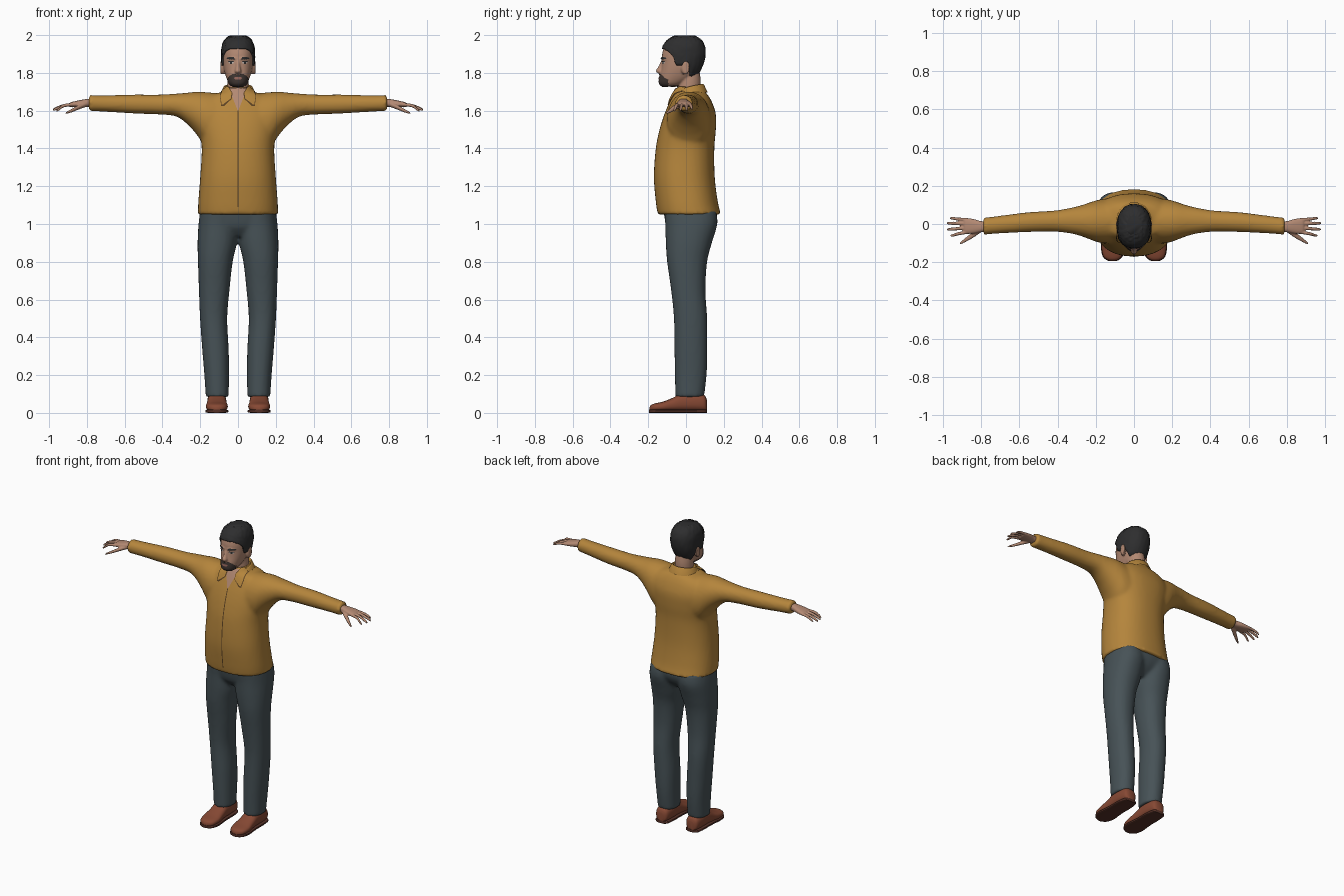
import bpy, bmesh, math, random
from mathutils import Vector
from mathutils.bvhtree import BVHTree

if "Cube" in bpy.data.objects:
    bpy.data.objects.remove(bpy.data.objects["Cube"])

random.seed(3)


def material(name, col):
    m = bpy.data.materials.new(name)
    m.diffuse_color = (*col, 1)
    m.use_nodes = True
    m.node_tree.nodes["Principled BSDF"].inputs["Base Color"].default_value = m.diffuse_color
    return m


SHIRT = material("ochre_cloth", (.46, .235, .045))
SEAM = material("dark_seam", (.10, .05, .015))
DENIM = material("slate_cloth", (.063, .085, .095))
SKIN = material("skin", (.45, .25, .17))
HAIR = material("black_hair", (.027, .027, .028))
BEARD = material("beard", (.05, .037, .032))
LIPS = material("lips", (.30, .13, .105))
EYE = material("eye_white", (.50, .45, .42))
SHOE = material("brown_leather", (.24, .066, .034))
SOLE = material("dark_sole", (.09, .03, .02))


def spline(rows, k=5):
    """Catmull-Rom resampling of rows of numbers."""
    out = []
    for i in range(len(rows) - 1):
        p0, p1 = rows[max(i - 1, 0)], rows[i]
        p2, p3 = rows[i + 1], rows[min(i + 2, len(rows) - 1)]
        for j in range(k):
            t = j / k
            out.append([.5 * (2 * b + (c - a) * t + (2 * a - 5 * b + 4 * c - d) * t * t
                              + (3 * b - a - 3 * c + d) * t ** 3)
                        for a, b, c, d in zip(p0, p1, p2, p3)])
    return out + [list(rows[-1])]


def superellipse(a, n):
    c, s = math.cos(a), math.sin(a)
    return (math.copysign(abs(c) ** (2 / n), c), math.copysign(abs(s) ** (2 / n), s))


def loft(bm, axis, rows, n=2.0, sides=32, sx=1):
    """Rows are (cx, cy, cz, r1, r2); rings lie across the axis."""
    rings = []
    u, v = {'x': (1, 2), 'y': (0, 2), 'z': (0, 1)}[axis]
    for r in spline(rows):
        ring = []
        for i in range(sides):
            c, s = superellipse(math.tau * i / sides, n)
            p = Vector(r[:3])
            p[u] += c * r[3]
            p[v] += s * r[4]
            p.x *= sx
            ring.append(bm.verts.new(p))
        rings.append(ring)
    faces = [bm.faces.new(rings[0]), bm.faces.new(rings[-1])]
    for a, b in zip(rings, rings[1:]):
        for i in range(sides):
            j = (i + 1) % sides
            faces.append(bm.faces.new((a[i], a[j], b[j], b[i])))
    bmesh.ops.recalc_face_normals(bm, faces=faces)


def finish(name, bm, mat, voxel=0, relax=4):
    """Make the object; with a voxel size, fuse its pieces into one skin."""
    me = bpy.data.meshes.new(name)
    bm.to_mesh(me)
    bm.free()
    ob = bpy.data.objects.new(name, me)
    bpy.context.collection.objects.link(ob)
    if voxel:
        m = ob.modifiers.new("fuse", 'REMESH')
        m.mode, m.voxel_size = 'VOXEL', voxel
        m = ob.modifiers.new("relax", 'SMOOTH')
        m.factor, m.iterations = .5, relax
        dg = bpy.context.evaluated_depsgraph_get()
        me = bpy.data.meshes.new_from_object(ob.evaluated_get(dg))
        ob.modifiers.clear()
        ob.data = me
    me.materials.clear()
    me.materials.append(mat)
    me.polygons.foreach_set("material_index", [0] * len(me.polygons))
    me.polygons.foreach_set("use_smooth", [True] * len(me.polygons))
    return ob


def decal(name, target, rows, mat, offset=.004, mirror=False, cols=10):
    """Thin patch on the front of target; rows are (z, x0, x1) going down."""
    me = target.data
    tree = BVHTree.FromPolygons([v.co for v in me.vertices], [p.vertices[:] for p in me.polygons])
    bm = bmesh.new()
    for s in ((1, -1) if mirror else (1,)):
        grid = []
        for a, b in zip(rows, rows[1:] + rows[-1:]):
            for k in range(6 if a is not b else 1):
                z, x0, x1 = (p + (q - p) * k / 6 for p, q in zip(a, b))
                if s < 0:
                    x0, x1 = -x1, -x0
                line = []
                for j in range(cols + 1):
                    x = x0 + (x1 - x0) * j / cols
                    hit, nrm, _, _ = tree.ray_cast(Vector((x, -1, z)), Vector((0, 1, 0)), 1.02)
                    line.append(bm.verts.new(hit + nrm * offset) if hit else None)
                grid.append(line)
        for p, q in zip(grid, grid[1:]):
            for j in range(cols):
                quad = (p[j], q[j], q[j + 1], p[j + 1])
                if all(quad):
                    bm.faces.new(quad)
    return finish(name, bm, mat)


# Shirt: torso with both sleeves fused
bm = bmesh.new()
torso = [(1.05, -.15, .185, .213), (1.12, -.16, .168, .21), (1.25, -.17, .152, .20), (1.4, -.16, .15, .192),
         (1.5, -.14, .158, .205), (1.58, -.115, .158, .215), (1.64, -.09, .14, .20), (1.68, -.072, .118, .15),
         (1.70, -.062, .10, .085), (1.725, -.052, .09, .066)]
loft(bm, 'z', [(0, (f + b) / 2, z, w, (b - f) / 2) for z, f, b, w in torso], 2.3, 48)
sleeve = [(.08, -.105, .14, 1.36, 1.69), (.17, -.10, .13, 1.41, 1.698), (.22, -.085, .117, 1.475, 1.70),
          (.27, -.066, .10, 1.53, 1.695), (.33, -.05, .085, 1.57, 1.69), (.42, -.04, .07, 1.58, 1.685),
          (.55, -.042, .062, 1.585, 1.685), (.68, -.048, .046, 1.593, 1.682), (.76, -.054, .036, 1.597, 1.682),
          (.79, -.058, .034, 1.597, 1.685)]
for s in (1, -1):
    loft(bm, 'x', [(x, (a + b) / 2, (c + d) / 2, (b - a) / 2, (d - c) / 2) for x, a, b, c, d in sleeve], 2.1, 32, s)
shirt = finish("shirt", bm, SHIRT, .011, 4)

# Shirt details: open neck, front seam, collar points
decal("chest_opening", shirt, [(1.725, -.045, .045), (1.68, -.034, .034), (1.60, -.002, .002)], SKIN, .004)
decal("front_seam", shirt, [(1.60, -.003, .003), (1.35, -.003, .003), (1.09, -.003, .003)], SEAM, .003, cols=2)
decal("collar_edge", shirt, [(1.72, .043, .082), (1.69, .028, .09), (1.66, .033, .093), (1.622, .074, .088)],
      SEAM, .005, True)
decal("collar_points", shirt, [(1.72, .047, .08), (1.69, .033, .086), (1.66, .038, .089), (1.63, .077, .085)],
      SHIRT, .009, True)

# Folded collar band round the neck
bm = bmesh.new()
strips = []
for i in range(33):
    t = i / 16 - 1
    a = math.radians(142) * t
    top = 1.742 - .035 * t * t
    strips.append([bm.verts.new((r * math.sin(a), .018 + r * math.cos(a), z)) for r, z in
                   ((.064, top - .045), (.068, top - .003), (.073, top), (.078, top - .005), (.096, top - .045))])
for p, q in zip(strips, strips[1:]):
    for j in range(4):
        bm.faces.new((p[j], p[j + 1], q[j + 1], q[j]))
finish("collar", bm, SHIRT)

# Trousers: hips and two legs fused
bm = bmesh.new()
loft(bm, 'z', [(0, .015, .935, .09, .08), (0, .02, .98, .19, .12), (0, .025, 1.03, .204, .138),
               (0, .02, 1.08, .198, .14)], 2.3)
leg = [(.11, .02, .085, .061, .076), (.113, .025, .2, .065, .084), (.119, .026, .33, .07, .087),
       (.129, .024, .5, .072, .088), (.126, .012, .65, .081, .091), (.12, .006, .8, .092, .106),
       (.11, .015, .9, .104, .122), (.104, .028, 1.0, .105, .138), (.10, .022, 1.07, .10, .138)]
for s in (1, -1):
    loft(bm, 'z', leg, 2.2, 32, s)
finish("trousers", bm, DENIM, .011, 4)

# Shoes and soles
last = [(.11, .024, .07), (.095, .042, .095), (.04, .05, .108), (-.02, .05, .105), (-.07, .053, .08),
        (-.12, .058, .06), (-.165, .05, .05), (-.185, .032, .042), (-.193, .012, .03)]
upper, sole = bmesh.new(), bmesh.new()
for s in (1, -1):
    loft(upper, 'y', [(.112, y, (h + .008) / 2, w, (h - .008) / 2) for y, w, h in last], 2.5, 28, s)
    loft(sole, 'y', [(.112, y * 1.01, .009, w + .003, .009) for y, w, h in last], 5, 28, s)
finish("shoes", upper, SHOE)
finish("soles", sole, SOLE)

# Hands: palm, four fingers, thumb
bm = bmesh.new()
fingers = [(.022, .03, .965, 1.606, .0085), (.002, .004, .982, 1.602, .009),
           (-.02, -.028, .98, 1.600, .009), (-.042, -.06, .962, 1.598, .009)]
for s in (1, -1):
    loft(bm, 'x', [(.76, -.012, 1.643, .026, .022), (.80, -.014, 1.641, .029, .021),
                   (.84, -.012, 1.637, .038, .018), (.88, -.01, 1.632, .042, .014),
                   (.892, -.01, 1.63, .036, .009)], 2.4, 24, s)
    for y0, y1, x1, z1, r in fingers:
        loft(bm, 'x', [(.865, y0, 1.633, r, r), (.92, (y0 + y1) / 2, 1.627, r, r),
                       (x1 - .012, y1, z1 + .008, r * .85, r * .85), (x1, y1, z1, r * .4, r * .4)], 2, 12, s)
    loft(bm, 'x', [(.80, -.025, 1.635, .018, .014), (.845, -.058, 1.617, .016, .012),
                   (.885, -.085, 1.598, .011, .009), (.912, -.103, 1.587, .006, .005)], 2, 14, s)
finish("hands", bm, SKIN, .004, 3)

# Head: skull, neck, nose, ears fused
skull = [(1.728, -.122, -.06, .026), (1.745, -.14, -.01, .047), (1.78, -.138, .045, .064),
         (1.82, -.131, .073, .075), (1.86, -.127, .088, .08), (1.90, -.126, .095, .081),
         (1.94, -.114, .09, .076), (1.97, -.088, .07, .06), (1.986, -.055, .04, .036), (1.99, -.03, .015, .015)]
bm = bmesh.new()
loft(bm, 'z', [(0, (f + b) / 2, z, w, (b - f) / 2) for z, f, b, w in skull], 2.25, 40)
loft(bm, 'z', [(0, .015, 1.62, .06, .055), (0, .015, 1.70, .057, .061), (0, .018, 1.76, .055, .06),
               (0, .01, 1.82, .05, .06)])
loft(bm, 'z', [(0, -.122, 1.868, .010, .008), (0, -.132, 1.835, .011, .013), (0, -.139, 1.812, .017, .021),
               (0, -.134, 1.799, .015, .017), (0, -.128, 1.794, .006, .008)], 2, 16)
for s in (1, -1):
    loft(bm, 'x', [(.066, -.012, 1.823, .014, .026), (.082, -.006, 1.826, .021, .035),
                   (.093, .002, 1.83, .019, .034)], 2, 20, s)
    loft(bm, 'x', [(.004, -.122, 1.874, .008, .006), (.03, -.118, 1.877, .011, .007),
                   (.055, -.098, 1.872, .009, .006)], 2, 12, s)
head = finish("head", bm, SKIN, .005, 3)

# Face: beard, mouth, eyes, brows
decal("beard", head, [(1.795, -.024, .024), (1.785, -.042, .042), (1.765, -.054, .054), (1.745, -.046, .046),
                      (1.733, -.034, .034), (1.726, -.02, .02)], BEARD, .004, cols=20)
decal("mouth", head, [(1.777, -.014, .014), (1.772, -.021, .021), (1.765, -.013, .013)], LIPS, .006)
decal("eyes", head, [(1.859, .027, .042), (1.854, .02, .049), (1.849, .027, .042)], EYE, .002, True)
decal("pupils", head, [(1.860, .030, .040), (1.848, .030, .040)], HAIR, .0035, True)
decal("upper_lids", head, [(1.863, .025, .045), (1.857, .017, .052)], HAIR, .004, True)
decal("eyebrows", head, [(1.882, .022, .054), (1.873, .016, .058)], HAIR, .004, True)

# Hair: cap that follows the skull from a shaped hairline to the crown
dense = spline(skull)
hairline = [(0, 1.928), (30, 1.926), (52, 1.912), (68, 1.885), (76, 1.84), (92, 1.838), (100, 1.86),
            (113, 1.815), (130, 1.783), (180, 1.772)]


def lookup(rows, x):
    for a, b in zip(rows, rows[1:]):
        if x <= b[0]:
            t = (x - a[0]) / (b[0] - a[0])
            return [p + (q - p) * t for p, q in zip(a, b)]
    return rows[-1]


bm = bmesh.new()
N, LEVELS = 64, 16
rings = []
for k in range(-1, LEVELS + 1):
    s = math.sin(max(k, 0) / LEVELS * math.pi / 2)
    ring = []
    for i in range(N):
        deg = 360 * i / N
        low = lookup(hairline, min(deg, 360 - deg))[1]
        z = low + (1.988 - low) * s
        _, f, b, w = lookup(dense, z)
        g = -.006 if k < 0 else .009 + random.uniform(-.002, .002)
        c, sn = superellipse(math.radians(deg), 2.25)
        ring.append(bm.verts.new((sn * (w + g), (f + b) / 2 - c * ((b - f) / 2 + g), z + max(g, 0) * s)))
    rings.append(ring)
for p, q in zip(rings, rings[1:]):
    for i in range(N):
        j = (i + 1) % N
        bm.faces.new((p[i], p[j], q[j], q[i]))
bm.faces.new(rings[-1])
bmesh.ops.recalc_face_normals(bm, faces=bm.faces[:])
finish("hair", bm, HAIR)

# Keep crisp edges on the footwear
for name in ("shoes", "soles"):
    ob = bpy.data.objects[name]
    bpy.context.view_layer.objects.active = ob
    ob.select_set(True)
    bpy.ops.object.shade_smooth_by_angle(angle=math.radians(40))
    ob.select_set(False)
